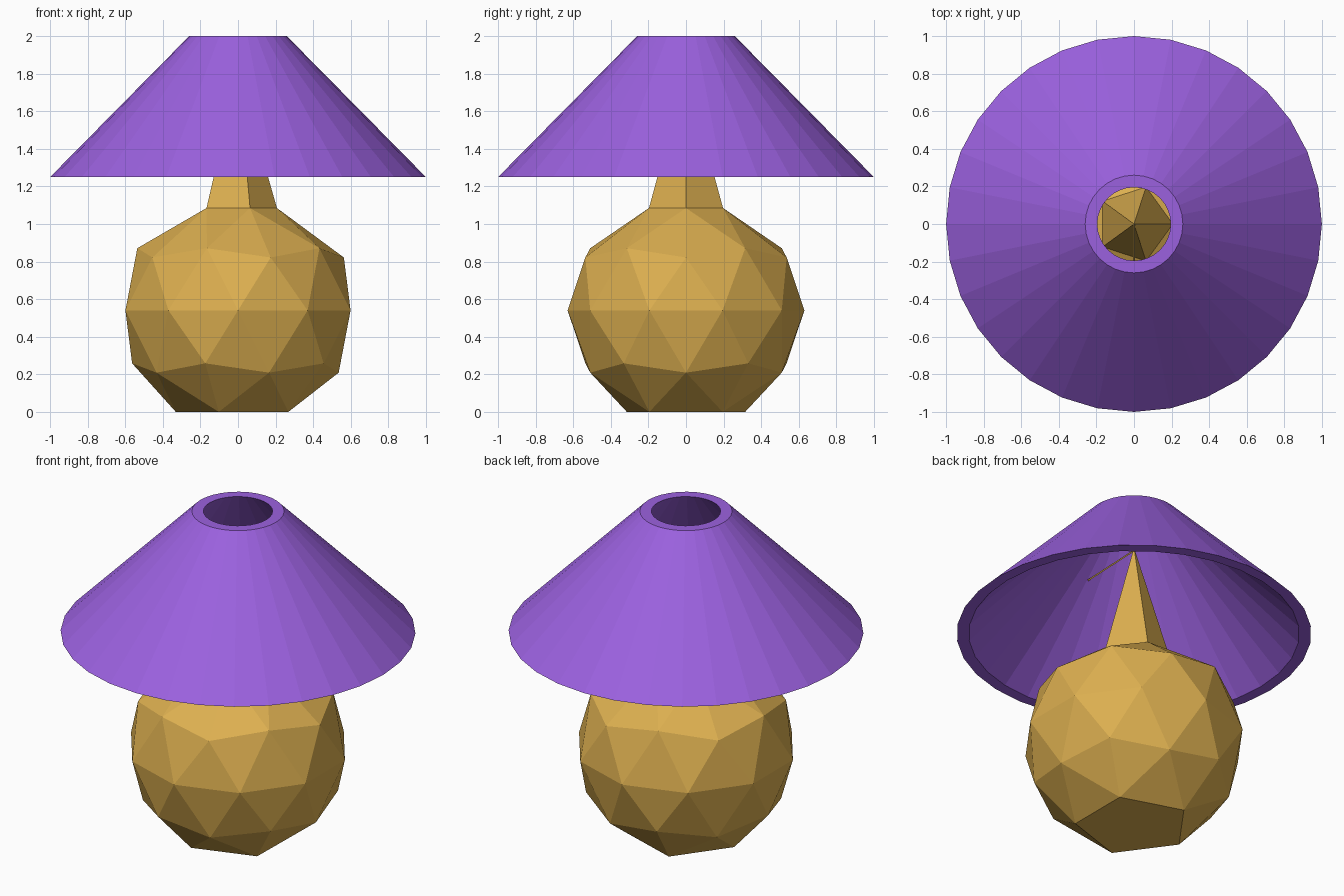
import bpy, bmesh, math
from mathutils import Vector

if "Cube" in bpy.data.objects:
    bpy.data.objects.remove(bpy.data.objects["Cube"])


def material(name, color):
    m = bpy.data.materials.new(name)
    m.diffuse_color = (*color, 1)
    m.use_nodes = True
    m.node_tree.nodes["Principled BSDF"].inputs["Base Color"].default_value = m.diffuse_color
    return m


def make_object(name, bm, mat):
    bmesh.ops.recalc_face_normals(bm, faces=bm.faces)
    me = bpy.data.meshes.new(name)
    bm.to_mesh(me)
    bm.free()
    me.materials.append(mat)
    ob = bpy.data.objects.new(name, me)
    bpy.context.collection.objects.link(ob)
    return ob


gold = material("gold", (0.72, 0.43, 0.08))
purple = material("purple", (0.33, 0.12, 0.74))

# Lamp base: low-poly ball, flattened below and drawn up into a spike
R, CENTRE, APEX = 0.63, 0.54, 1.81
bm = bmesh.new()
bmesh.ops.create_icosphere(bm, subdivisions=2, radius=1)
for v in bm.verts:
    u = v.co.copy()
    v.co = u * R + Vector((0, 0, CENTRE))
    if u.z > 0.95:
        v.co = (0, 0, APEX)
    elif u.z > 0.7:
        v.co = (u.x * 0.394, u.y * 0.394, 1.085)
    elif u.z < -0.7:
        v.co.z = 0
make_object("lamp_base", bm, gold)

# Lampshade: thick open cone, closed profile swept round 32 sides
profile = [(1.0, 1.25), (0.26, 2.0), (0.195, 2.0), (0.932, 1.25)]
N = 32
bm = bmesh.new()
rings = [[bm.verts.new((r * math.cos(2 * math.pi * i / N),
                        r * math.sin(2 * math.pi * i / N), z))
          for i in range(N)] for r, z in profile]
for a, b in zip(rings, rings[1:] + rings[:1]):
    for i in range(N):
        j = (i + 1) % N
        bm.faces.new((a[i], a[j], b[j], b[i]))
make_object("lampshade", bm, purple)

# Thin rod joining the spike tip to the inside of the shade
start, end = Vector((0, 0, APEX - 0.02)), Vector((0, -0.40, 1.775))
bm = bmesh.new()
bmesh.ops.create_cone(bm, cap_ends=True, segments=4, radius1=0.006,
                      radius2=0.006, depth=(end - start).length)
rod = make_object("shade_rod", bm, gold)
rod.location = (start + end) / 2
rod.rotation_euler = (end - start).to_track_quat('Z', 'Y').to_euler()
